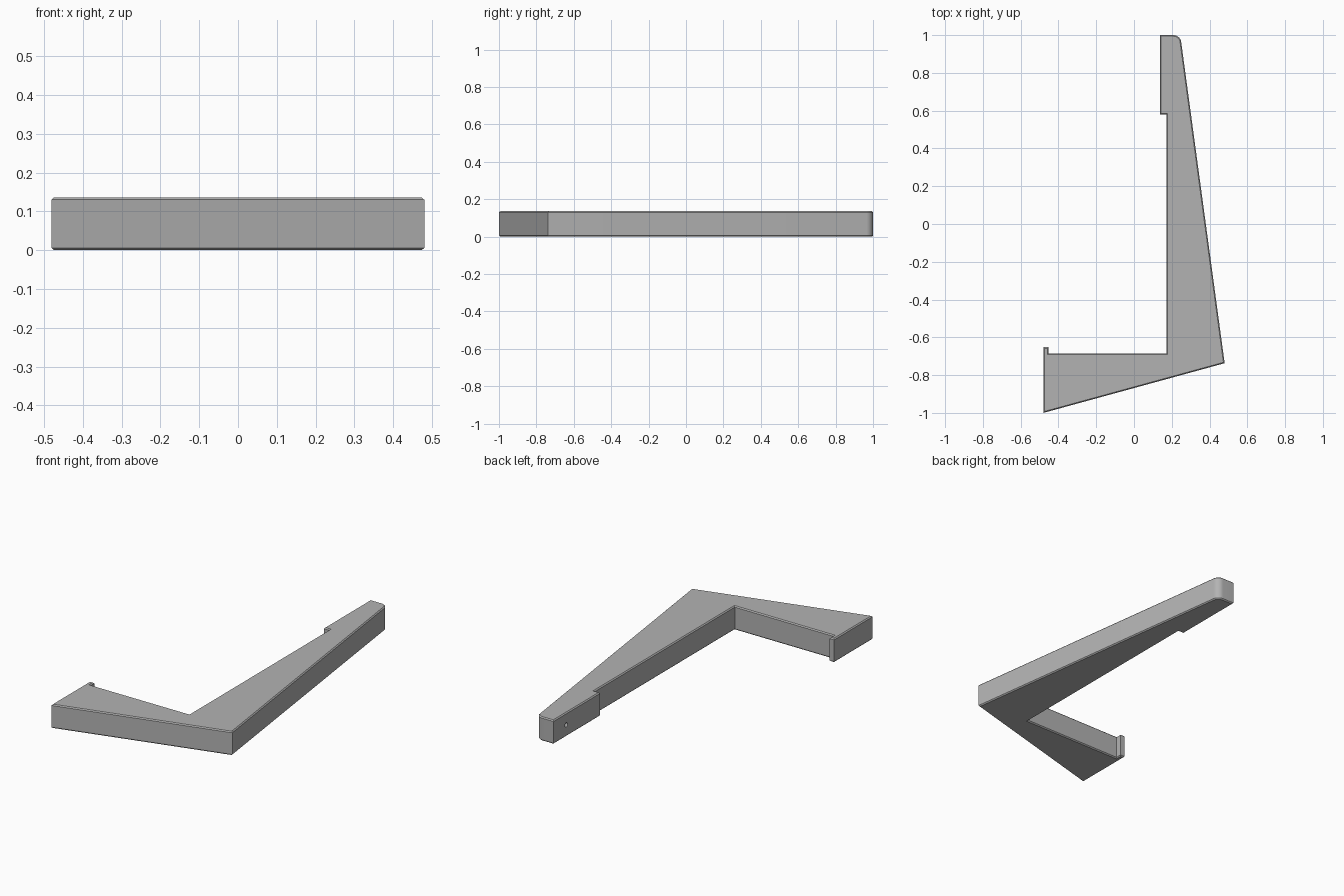
import bpy, bmesh, math

cube = bpy.data.objects.get("Cube")
if cube:
    bpy.data.objects.remove(cube, do_unlink=True)

HEIGHT = 0.136
CHAMFER = 0.006

# Plain grey material
grey = bpy.data.materials.new("plain grey")
grey.use_nodes = True
colour = (0.45, 0.45, 0.45, 1)
grey.diffuse_color = colour
grey.node_tree.nodes["Principled BSDF"].inputs["Base Color"].default_value = colour

# Outline of the angled bracket, counter-clockwise from the tip of the short arm
outline = [
    (-0.48, -1.0), (0.48, -0.737), (0.245, 1.0),      # sloping outer edges
    (0.137, 1.0), (0.137, 0.58), (0.172, 0.58),       # raised pad on the long arm
    (0.172, -0.686), (-0.452, -0.686),                # inner corner
    (-0.452, -0.652), (-0.48, -0.652),                # small lip on the short arm
]


def is_flat(edge, z):
    return all(abs(v.co.z - z) < 1e-5 for v in edge.verts)


bm = bmesh.new()
base = bm.faces.new([bm.verts.new((x, y, 0)) for x, y in outline])
extruded = bmesh.ops.extrude_face_region(bm, geom=[base])["geom"]
bmesh.ops.translate(bm, vec=(0, 0, HEIGHT),
                    verts=[g for g in extruded if isinstance(g, bmesh.types.BMVert)])
bmesh.ops.recalc_face_normals(bm, faces=bm.faces)

# Rounded outer corner at the end of the long arm
corner = [e for e in bm.edges
          if all(v.co.y > 0.99 and v.co.x > 0.2 for v in e.verts)]
bmesh.ops.bevel(bm, geom=corner, offset=0.035, segments=8, profile=0.5, affect='EDGES')

# Thin chamfer around the top and bottom rims
rims = [e for e in bm.edges if is_flat(e, 0) or is_flat(e, HEIGHT)]
bmesh.ops.bevel(bm, geom=rims, offset=CHAMFER, segments=1, affect='EDGES')
bmesh.ops.recalc_face_normals(bm, faces=bm.faces)

mesh = bpy.data.meshes.new("bracket")
bm.to_mesh(mesh)
bm.free()
mesh.materials.append(grey)
bracket = bpy.data.objects.new("bracket", mesh)
bpy.context.collection.objects.link(bracket)

# Blind pin hole in the pad
bpy.ops.mesh.primitive_cylinder_add(vertices=24, radius=0.012, depth=0.12,
                                    location=(0.137, 0.886, HEIGHT / 2),
                                    rotation=(0, math.pi / 2, 0))
cutter = bpy.context.object
cutter.name = "pin_hole_cutter"
cutter.hide_render = True
cutter.data.materials.append(grey)

hole = bracket.modifiers.new("pin_hole", 'BOOLEAN')
hole.operation = 'DIFFERENCE'
hole.solver = 'EXACT'
hole.object = cutter

bpy.ops.object.select_all(action='DESELECT')
bracket.select_set(True)
bpy.context.view_layer.objects.active = bracket
bpy.ops.object.modifier_apply(modifier=hole.name)
bpy.data.objects.remove(cutter, do_unlink=True)
bpy.ops.object.shade_smooth_by_angle(angle=math.radians(25))
